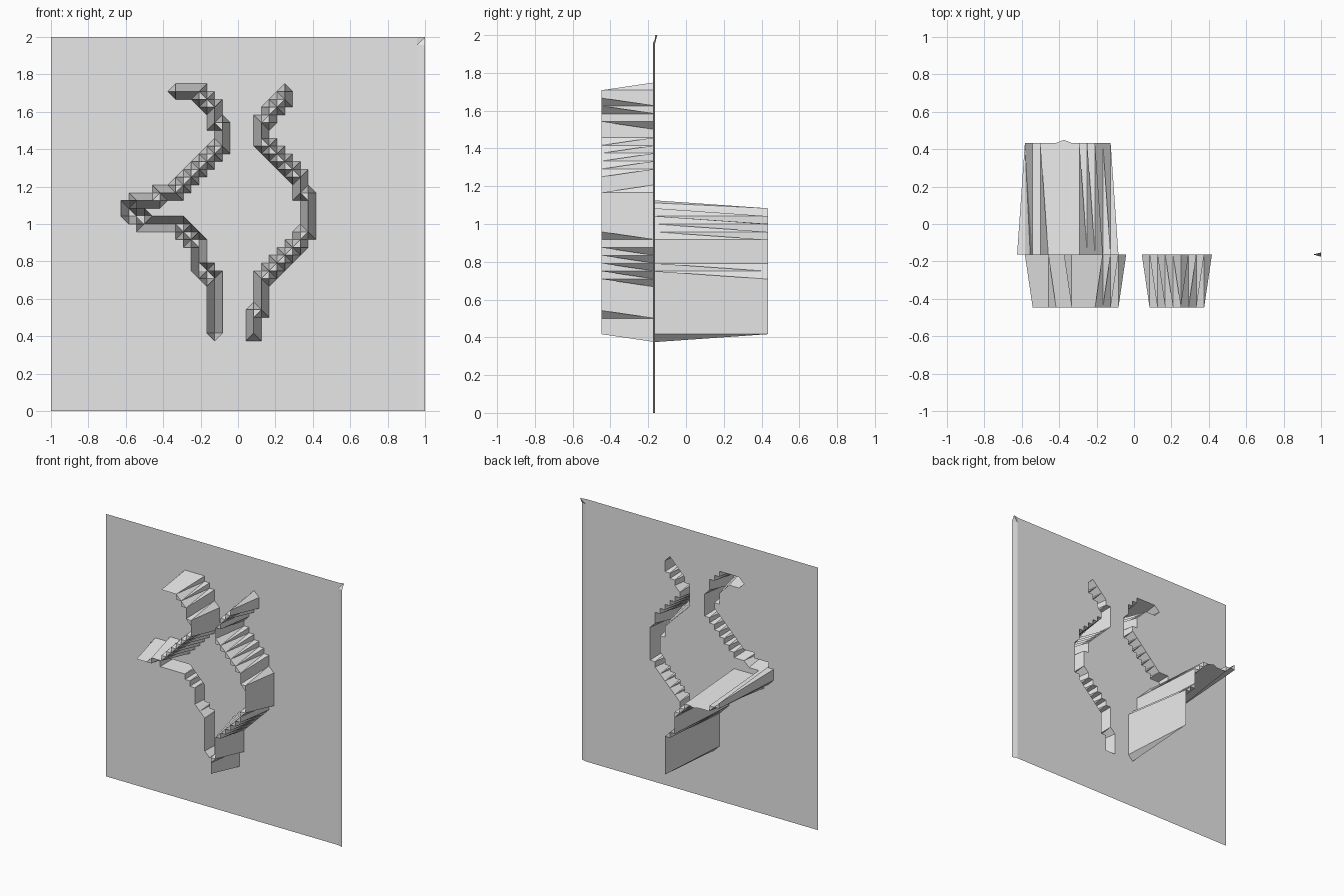
import bpy
import bmesh

cube = bpy.data.objects.get("Cube")
if cube:
    bpy.data.objects.remove(cube, do_unlink=True)

N = 48                      # cells along each side of the sheet
STEP = 2.0 / N
SHEET_Y = -0.163
FRONT_Y = -0.447            # crest of the forward ridges
BACK_Y = 0.433              # crest of the backward ridge


def walk(start, moves):
    """Grid points along a staircase path: letters give direction, digits the count."""
    dirs = {"U": (0, 1), "D": (0, -1), "L": (-1, 0), "R": (1, 0)}
    i, j = start
    points = [(i, j)]
    for move in moves.split():
        di, dj = dirs[move[0]]
        for _ in range(int(move[1:] or 1)):
            i, j = i + di, j + dj
            points.append((i, j))
    return points


# Right-hand ridge: foot, outward stairs, side, inward stairs, neck, upper flare
right_ridge = walk((26, 10),
                   "U3 R U4 R U R U R U R U R U2 R U5 "
                   "L U2 L U L U L U L U L U3 R U2 R U R U")

# Left-hand forward ridge: upper flare, neck, stairs down to the outer point
left_ridge = walk((16, 41),
                  "R3 D R D R D2 R D3 L D L D L D L D L "
                  "D L D L2 D L3")

# Left-hand backward ridge: from the outer point down to the foot
back_ridge = walk((10, 26),
                  "D R2 D R5 D R D R D4 R D R D7")

depth = {p: FRONT_Y for p in right_ridge + left_ridge}
depth.update({p: BACK_Y for p in back_ridge})
depth[(15, 24)] = 0.45      # slightly proud point on the backward ridge

# Bent edge and lifted corner of the sheet
for j in range(N):
    depth[(N, j)] = -0.175
depth[(N, N)] = -0.152

# Sheet with alternating diagonals, pushed out along the ridges
bm = bmesh.new()
grid = {}
for i in range(N + 1):
    for j in range(N + 1):
        grid[i, j] = bm.verts.new((-1 + i * STEP, depth.get((i, j), SHEET_Y), j * STEP))
for i in range(N):
    for j in range(N):
        a, b = grid[i, j], grid[i + 1, j]
        c, d = grid[i + 1, j + 1], grid[i, j + 1]
        tris = ((a, b, c), (a, c, d)) if (i + j) % 2 == 0 else ((a, b, d), (b, c, d))
        for tri in tris:
            bm.faces.new(tri)

mesh = bpy.data.meshes.new("relief_sheet")
bm.to_mesh(mesh)
bm.free()
sheet = bpy.data.objects.new("relief_sheet", mesh)
bpy.context.collection.objects.link(sheet)

# Plain grey
grey = bpy.data.materials.new("light_grey")
grey.use_nodes = True
colour = (0.8, 0.8, 0.8, 1.0)
grey.diffuse_color = colour
grey.node_tree.nodes["Principled BSDF"].inputs["Base Color"].default_value = colour
mesh.materials.append(grey)
